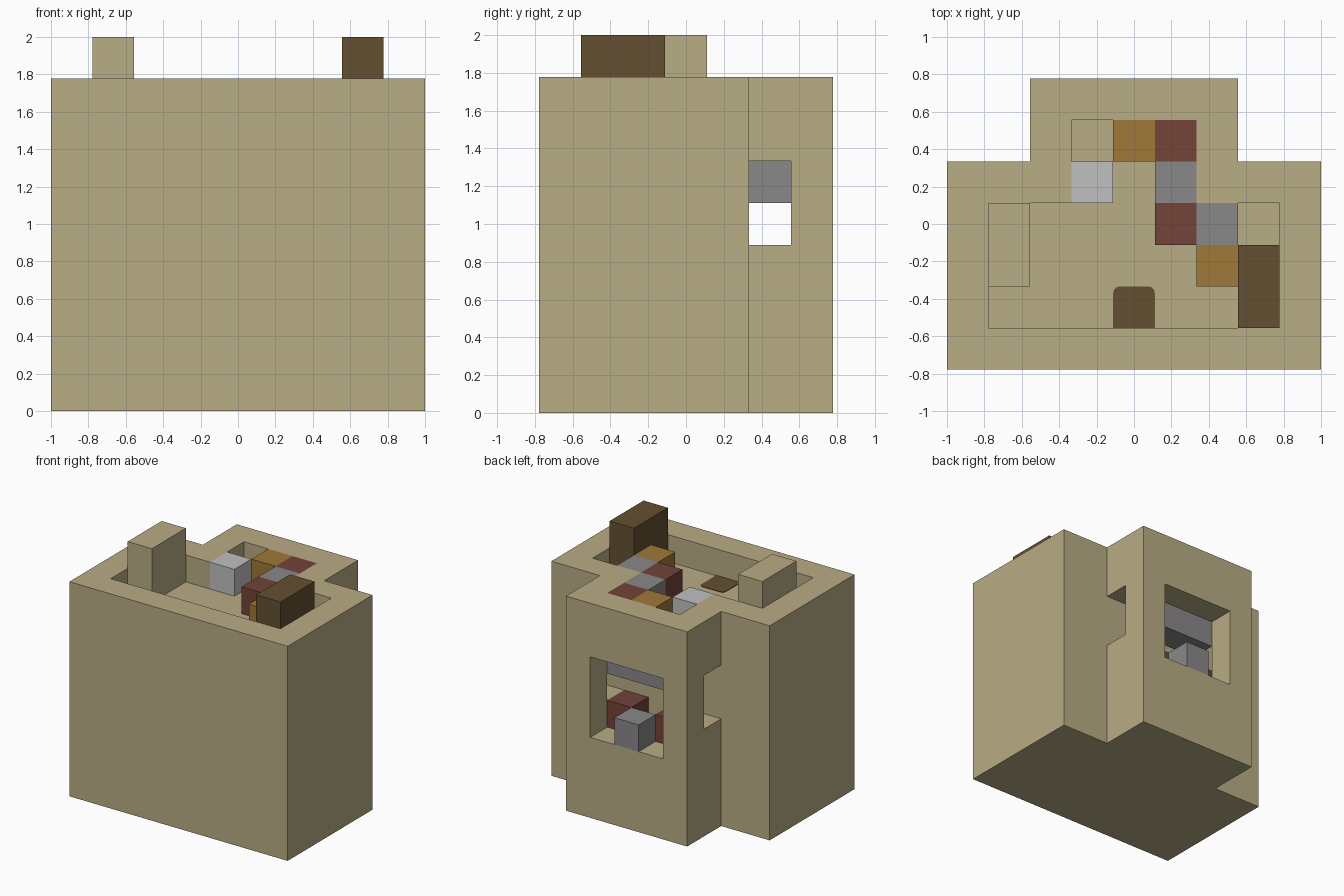
import bpy, bmesh, math

if "Cube" in bpy.data.objects:
    bpy.data.objects.remove(bpy.data.objects["Cube"], do_unlink=True)

U = 2 / 9  # size of one block; the model is 9 x 7 x 9 blocks


def linear(c):
    c /= 255
    return c / 12.92 if c <= 0.04045 else ((c + 0.055) / 1.055) ** 2.4


def material(name, *rgb):
    mat = bpy.data.materials.new(name)
    mat.use_nodes = True
    color = [linear(c) for c in rgb] + [1]
    mat.diffuse_color = color
    mat.node_tree.nodes["Principled BSDF"].inputs["Base Color"].default_value = color
    return mat


TAN = material("tan", 185, 173, 133)
BROWN = material("dark brown", 101, 80, 50)
OCHRE = material("ochre", 160, 120, 56)
RED = material("dull red", 115, 67, 57)
GREY = material("grey", 138, 136, 138)
SILVER = material("light grey", 192, 192, 192)


def prism(name, outline, z0, z1, mat):
    """Extrude an outline, given in blocks, from z0 to z1."""
    bm = bmesh.new()
    base = bm.faces.new([bm.verts.new(((x - 4.5) * U, (y - 3.5) * U, z0 * U)) for x, y in outline])
    top = bmesh.ops.extrude_face_region(bm, geom=[base])["geom"]
    verts = [v for v in top if isinstance(v, bmesh.types.BMVert)]
    bmesh.ops.translate(bm, verts=verts, vec=(0, 0, (z1 - z0) * U))
    bmesh.ops.recalc_face_normals(bm, faces=bm.faces)
    mesh = bpy.data.meshes.new(name)
    bm.to_mesh(mesh)
    bm.free()
    mesh.materials.append(mat)
    obj = bpy.data.objects.new(name, mesh)
    bpy.context.collection.objects.link(obj)
    return obj


def box(name, x, y, z, mat):
    """Box from (start, end) ranges in blocks."""
    outline = [(x[0], y[0]), (x[1], y[0]), (x[1], y[1]), (x[0], y[1])]
    return prism(name, outline, z[0], z[1], mat)


def cut(target, cutter):
    mod = target.modifiers.new("cut", "BOOLEAN")
    mod.operation = "DIFFERENCE"
    mod.solver = "EXACT"
    mod.object = cutter
    bpy.context.view_layer.objects.active = target
    bpy.ops.object.modifier_apply(modifier=mod.name)
    bpy.data.objects.remove(cutter, do_unlink=True)


def tee(x0, x1, y0, y1, inset, y2):
    """Wide front rectangle with a narrower part behind it."""
    a, b = x0 + inset, x1 - inset
    return [(x0, y0), (x1, y0), (x1, y1), (b, y1), (b, y2), (a, y2), (a, y1), (x0, y1)]


# Main body with shallow top recess, back window and side openings
body = prism("body", tee(0, 9, 0, 5, 2, 7), 0, 8, TAN)
cut(body, prism("recess_cutter", tee(1, 8, 1, 4, 2, 6), 7, 8.5, TAN))
cut(body, box("window_cutter", (3, 6), (5, 7.5), (3, 6), TAN))
for side, span in (("right", (1.5, 3.5)), ("left", (5.5, 7.5))):
    cut(body, box(side + "_opening_cutter", span, (5, 6), (4, 6), TAN))

# Towers rising above the rim
box("right_tower", (1, 2), (2, 4), (7, 9), TAN)
box("left_tower", (7, 8), (1, 3), (7, 9), BROWN)

# Loose blocks standing in the recess
for name, x, y, mat in (
    ("light_block", 3, 4, SILVER),
    ("back_ochre_block", 4, 5, OCHRE),
    ("back_red_block", 5, 5, RED),
    ("back_grey_block", 5, 4, GREY),
    ("middle_red_block", 5, 3, RED),
    ("front_grey_block", 6, 3, GREY),
    ("front_ochre_block", 6, 2, OCHRE),
):
    box(name, (x, x + 1), (y, y + 1), (7, 8), mat)

# Rounded plate on the recess floor
R = 0.15
arc = [math.radians(a) for a in (0, 30, 60, 90)]
plate = [(4, 1), (5, 1)]
plate += [(5 - R + R * math.cos(a), 2 - R + R * math.sin(a)) for a in arc]
plate += [(4 + R - R * math.cos(a), 2 - R + R * math.sin(a)) for a in reversed(arc)]
prism("floor_plate", plate, 7, 7.02, BROWN)

# Beam and blocks inside the back window
box("window_beam", (3, 6), (5, 6), (5, 6), GREY)
box("sill_block", (4, 5), (6, 7), (3, 4), GREY)
for side, x in (("right", 3), ("left", 5)):
    box(side + "_window_block", (x, x + 1), (5, 6), (3, 4), RED)
